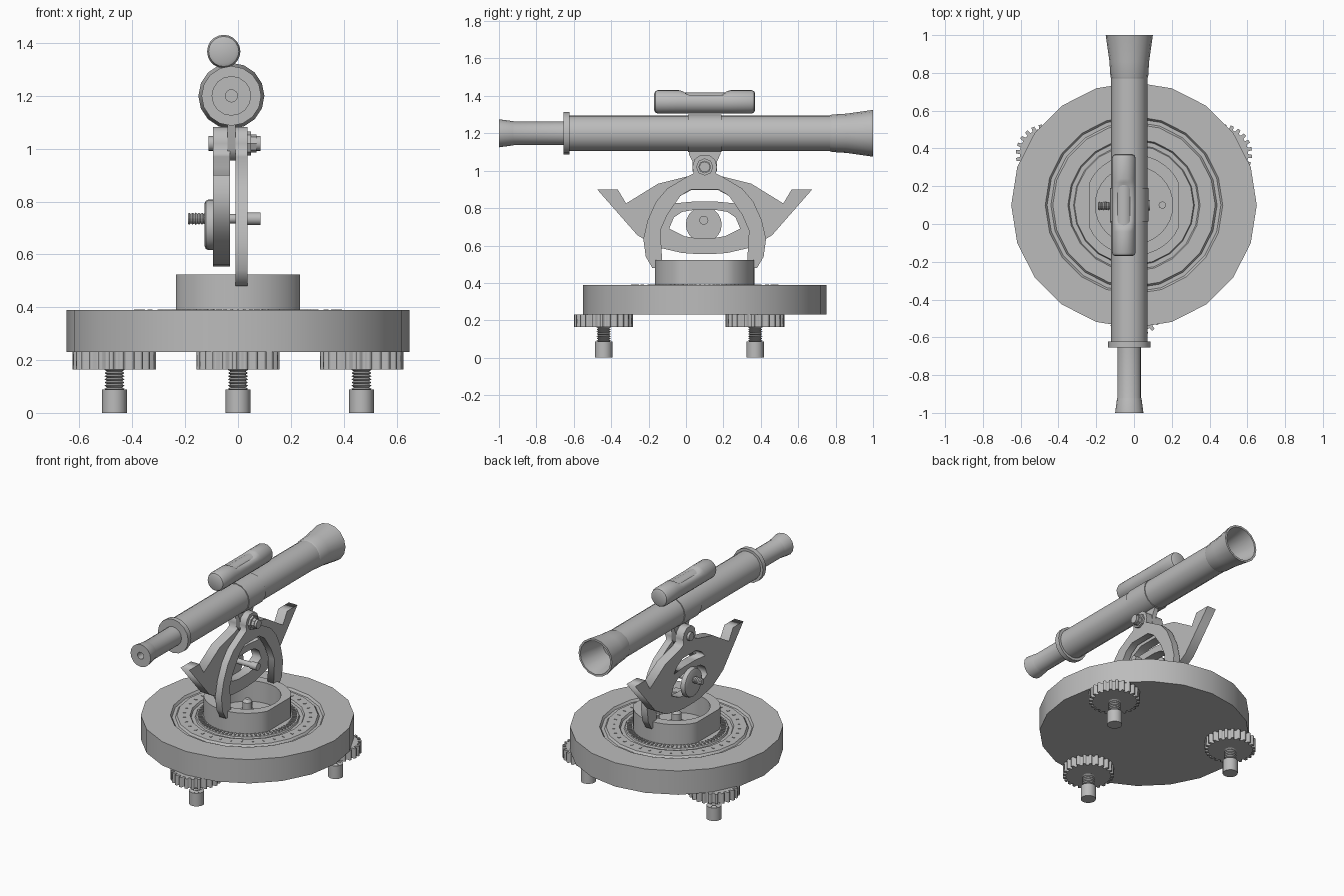
import bpy, bmesh, math
from mathutils import Matrix, Vector

if "Cube" in bpy.data.objects:
    bpy.data.objects.remove(bpy.data.objects["Cube"])

GREY = (0.5, 0.5, 0.5, 1)
mat = bpy.data.materials.new("plain grey")
mat.use_nodes = True
mat.diffuse_color = GREY
mat.node_tree.nodes["Principled BSDF"].inputs["Base Color"].default_value = GREY

# local z turned onto each world axis
AXES = {
    "X": Matrix(((0, 0, 1), (1, 0, 0), (0, 1, 0))).to_4x4(),
    "Y": Matrix(((1, 0, 0), (0, 0, 1), (0, -1, 0))).to_4x4(),
    "Z": Matrix.Identity(4),
}


def finish(name, mesh, smooth=True):
    mesh.materials.clear()
    mesh.materials.append(mat)
    obj = bpy.data.objects.new(name, mesh)
    bpy.context.collection.objects.link(obj)
    if smooth:
        bpy.ops.object.select_all(action="DESELECT")
        obj.select_set(True)
        bpy.context.view_layer.objects.active = obj
        bpy.ops.object.shade_smooth_by_angle(angle=math.radians(32))
    return obj


def lathe(name, profile, axis="Z", at=(0, 0, 0), sides=16, smooth=True):
    """Spin (radius, distance) points round an axis; ends are capped."""
    bm = bmesh.new()
    rings = []
    for r, h in profile:
        rings.append([bm.verts.new((r * math.cos(a), r * math.sin(a), h))
                      for a in (math.tau * i / sides for i in range(sides))])
    for lo, hi in zip(rings, rings[1:]):
        for i in range(sides):
            j = (i + 1) % sides
            bm.faces.new((lo[i], lo[j], hi[j], hi[i]))
    bm.faces.new(rings[0][::-1])
    bm.faces.new(rings[-1])
    bmesh.ops.transform(bm, matrix=Matrix.Translation(at) @ AXES[axis], verts=bm.verts)
    bmesh.ops.recalc_face_normals(bm, faces=bm.faces)
    mesh = bpy.data.meshes.new(name)
    bm.to_mesh(mesh)
    bm.free()
    return finish(name, mesh, smooth)


def rod(name, r, start, end, axis, at, sides=16):
    return lathe(name, [(r, start), (r, end)], axis, at, sides)


def plate(name, outlines, start, end, axis, at=(0, 0, 0)):
    """Extrude an outline, with holes, along an axis."""
    curve = bpy.data.curves.new(name, "CURVE")
    curve.dimensions, curve.fill_mode = "2D", "BOTH"
    curve.extrude = (end - start) / 2
    for points in outlines:
        spline = curve.splines.new("POLY")
        spline.points.add(len(points) - 1)
        for p, (u, v) in zip(spline.points, points):
            p.co = (u, v, 0, 1)
        spline.use_cyclic_u = True
    helper = bpy.data.objects.new(name + " outline", curve)
    bpy.context.collection.objects.link(helper)
    bpy.context.view_layer.update()
    mesh = bpy.data.meshes.new_from_object(
        helper.evaluated_get(bpy.context.evaluated_depsgraph_get()))
    bpy.data.objects.remove(helper)
    mid = Matrix.Translation((0, 0, (start + end) / 2))
    mesh.transform(Matrix.Translation(at) @ AXES[axis] @ mid)
    mesh.name = name
    return finish(name, mesh, smooth=False)


def mirrored(half):
    return half + [(-u, v) for u, v in reversed(half)]


def circle(r, n):
    return [(r * math.cos(math.tau * i / n), r * math.sin(math.tau * i / n)) for i in range(n)]


CY = 0.1                      # the stand sits a little behind the middle
STAND = (0, CY, 0)

# round base with turned grooves
lathe("base", [(0.65, 0.23), (0.65, 0.39), (0.47, 0.39), (0.46, 0.375), (0.44, 0.375),
               (0.43, 0.388), (0.35, 0.388), (0.343, 0.375), (0.32, 0.375), (0.315, 0.385)],
      at=STAND, sides=20)

# degree marks around the base
bm = bmesh.new()
for count, radius, length in ((72, 0.288, 0.03), (36, 0.385, 0.018)):
    for i in range(count):
        spin = Matrix.Rotation(math.tau * i / count, 4, "Z")
        box = Matrix.Diagonal((length, 0.009, 0.008, 1))
        bmesh.ops.create_cube(bm, size=1, matrix=Matrix.Translation((0, CY, 0.387)) @ spin
                              @ Matrix.Translation((radius, 0, 0)) @ box)
marks = bpy.data.meshes.new("degree_marks")
bm.to_mesh(marks)
bm.free()
finish("degree_marks", marks, smooth=False)

# three levelling feet: toothed wheel, threaded screw, foot
TEETH = 24
gear = []
for i in range(TEETH):
    for step, r in ((0, 0.137), (0.4, 0.137), (0.5, 0.158), (0.9, 0.158)):
        a = math.tau * (i + step) / TEETH
        gear.append((r * math.cos(a), r * math.sin(a)))
thread = [(0.038 if i % 2 else 0.029, 0.085 + 0.006 * i) for i in range(15)]
for name, angle in (("front", -90), ("left", 30), ("right", 150)):
    a = math.radians(angle)
    spot = (0.54 * math.cos(a), CY + 0.54 * math.sin(a), 0)
    plate(name + "_levelling_wheel", [gear], 0.165, 0.232, "Z", spot)
    lathe(name + "_screw", thread, at=spot, smooth=False)
    rod(name + "_foot", 0.047, 0, 0.088, "Z", spot)

# turret ring, flattened on both sides
flat = [(max(-0.235, min(0.235, x)), y) for x, y in circle(0.267, 40)]
plate("turret", [flat, circle(0.205, 32)], 0.38, 0.523, "Z", STAND)
lathe("turret_post", [(0.05, 0.38), (0.05, 0.42), (0.03, 0.43), (0.03, 0.48), (0.015, 0.5)], at=STAND)
for side in (-1, 1):
    rod("turret_pin", 0.02, 0.38, 0.43, "Z", (side * 0.15, CY, 0), 8)

# winged plate with two openings
hub = [(0.025, 1.083), (0.055, 1.06), (0.066, 1.02), (0.06, 0.985)]
wing = hub + [(0.09, 0.97), (0.25, 0.93), (0.42, 0.825), (0.465, 0.90), (0.575, 0.90),
              (0.36, 0.655), (0.25, 0.59), (0.12, 0.56), (0.05, 0.555)]
upper_gap = [(0.07, 0.897), (0.13, 0.865), (0.165, 0.825), (0.06, 0.835)]
lower_gap = [(0.06, 0.79), (0.12, 0.78), (0.165, 0.75), (0.19, 0.69), (0.11, 0.65), (0.05, 0.64)]
plate("winged_plate", [mirrored(h) for h in (wing, upper_gap, lower_gap)],
      -0.095, -0.03, "X", STAND)

# arched support whose legs reach the turret
arch = hub + [(0.09, 0.97), (0.2, 0.905), (0.26, 0.835), (0.305, 0.735), (0.328, 0.635),
              (0.315, 0.54), (0.28, 0.48), (0.225, 0.48), (0.237, 0.68), (0.2, 0.765),
              (0.13, 0.865), (0.075, 0.9)]
plate("arched_support", [mirrored(arch)], -0.01, 0.036, "X", STAND)

# lug under the telescope and its hinge bolt
lug = [(0.085, 1.13), (0.085, 1.09), (0.066, 1.05), (0.066, 1.0), (0.04, 0.955)]
plate("telescope_lug", [mirrored(lug)], -0.04, -0.01, "X", STAND)
HINGE = (0, CY, 1.02)
rod("hinge_bolt", 0.028, -0.112, 0.085, "X", HINGE)
rod("hinge_nut", 0.046, 0.03, 0.05, "X", HINGE, 8)
rod("hinge_collar", 0.034, 0.05, 0.07, "X", HINGE, 8)

# adjusting wheel and its threaded shaft
lathe("adjusting_wheel", [(0.08, -0.127), (0.091, -0.122), (0.096, -0.112), (0.096, -0.093)],
      "X", (0, CY - 0.005, 0.712), 20)
SHAFT = (0, CY - 0.005, 0.735)
lathe("shaft_thread", [(0.023 if i % 2 else 0.018, -0.19 + 0.006 * i) for i in range(12)],
      "X", SHAFT, 12, smooth=False)
rod("shaft", 0.018, -0.13, 0.04, "X", SHAFT)
rod("shaft_end", 0.024, 0.035, 0.085, "X", SHAFT)

# telescope: eyepiece, collar, tube, flared hollow front
SIGHT = (-0.025, 0, 1.2)
lathe("eyepiece", [(0.023, -0.93), (0.023, -1.0), (0.075, -1.0), (0.065, -0.925),
                   (0.063, -0.92), (0.063, -0.64)], "Y", SIGHT)
rod("eyepiece_collar", 0.113, -0.655, -0.622, "Y", SIGHT)
rod("telescope_tube", 0.096, -0.63, 0.79, "Y", SIGHT)
rod("tube_clamp", 0.101, 0.012, 0.19, "Y", SIGHT)
lathe("flared_hood", [(0.096, 0.77), (0.1, 0.78), (0.105, 0.86), (0.125, 1.0), (0.112, 1.0),
                      (0.09, 0.86), (0.085, 0.8)], "Y", SIGHT)

# spirit level with a shallow saddle worn into its top
ends = [(0.045, 0.0), (0.057, 0.006), (0.063, 0.02)]
body = [(0.063, y) for y in (0.13, 0.15, 0.185, 0.27, 0.355, 0.39, 0.41)]
level = lathe("spirit_level", ends + body + [(r, 0.54 - y) for r, y in reversed(ends)],
              "Y", (-0.054, -0.17, 1.368), 20)
for v in level.data.vertices:
    reach = abs(v.co.y - CY)
    if reach < 0.13:
        v.co.z = min(v.co.z, 1.405 + 0.026 * max(0, reach - 0.085) / 0.045)
rod("level_glass", 0.05, -0.03, 0.23, "Y", (-0.054, 0, 1.368), 20)
